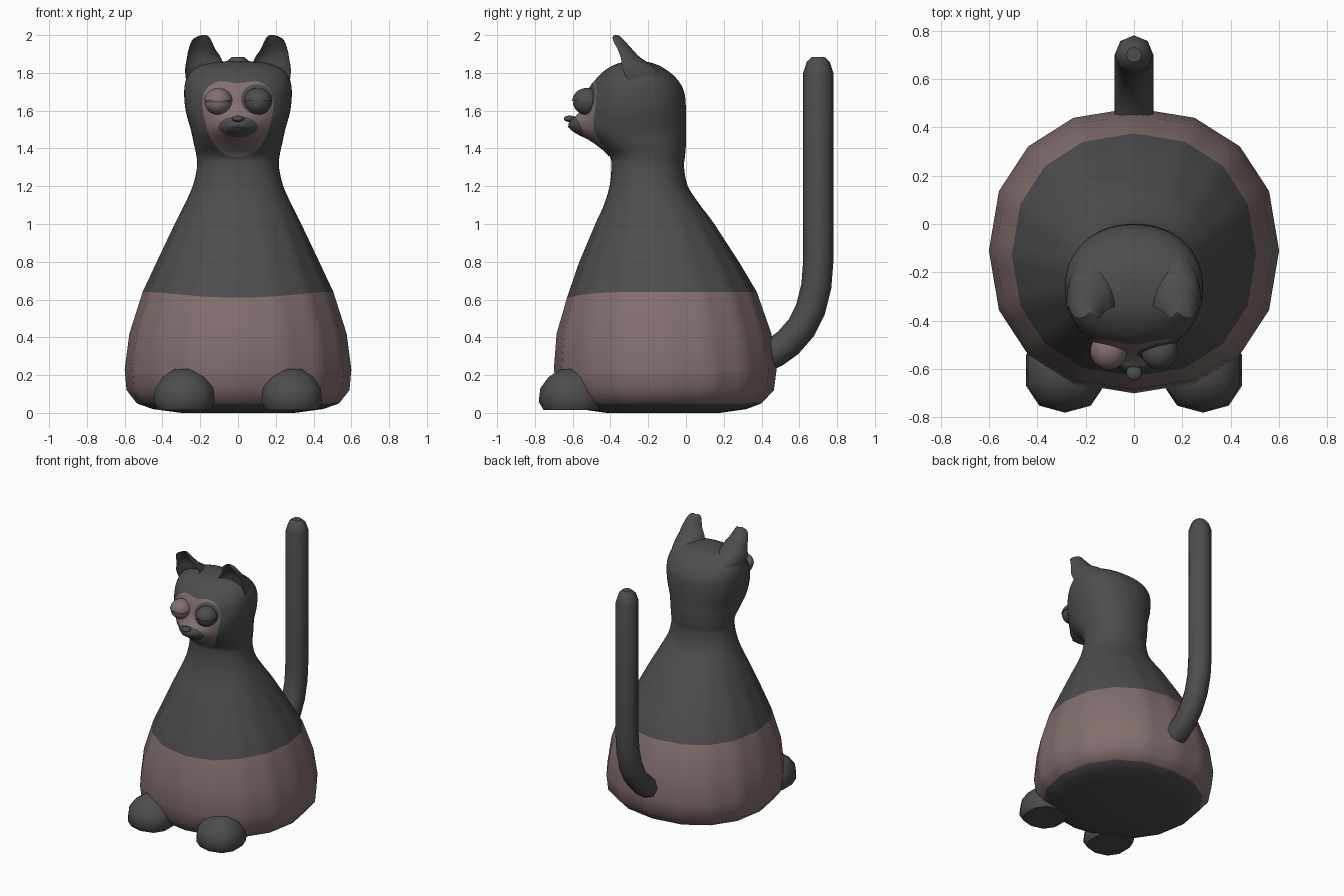
import bpy
import bmesh
import math
from math import cos, sin, pi
from mathutils import Vector
from mathutils.bvhtree import BVHTree

cube = bpy.data.objects.get("Cube")
if cube:
    bpy.data.objects.remove(cube)


def material(name, rgb):
    mat = bpy.data.materials.new(name)
    mat.use_nodes = True
    mat.diffuse_color = (*rgb, 1)
    mat.node_tree.nodes["Principled BSDF"].inputs["Base Color"].default_value = (*rgb, 1)
    return mat


charcoal = material("charcoal", (0.075, 0.075, 0.075))
mauve = material("dusty mauve", (0.225, 0.16, 0.155))


def finish(name, bm, mats, sharp=60):
    mesh = bpy.data.meshes.new(name)
    bm.to_mesh(mesh)
    for mat in mats:
        mesh.materials.append(mat)
    mesh.shade_smooth()
    mesh.set_sharp_from_angle(angle=math.radians(sharp))
    obj = bpy.data.objects.new(name, mesh)
    bpy.context.collection.objects.link(obj)
    return obj


def loft(rings, cap_start=True, cap_end=True):
    """Skin a stack of closed rings."""
    bm = bmesh.new()
    rows = [[bm.verts.new(p) for p in ring] for ring in rings]
    n = len(rows[0])
    for a, b in zip(rows, rows[1:]):
        for i in range(n):
            j = (i + 1) % n
            bm.faces.new((a[i], a[j], b[j], b[i]))
    if cap_start:
        bm.faces.new(rows[0][::-1])
    if cap_end:
        bm.faces.new(rows[-1])
    bmesh.ops.recalc_face_normals(bm, faces=bm.faces)
    return bm


def power(v, e):
    return math.copysign(abs(v) ** e, v)


def smooth_stations(rows, start, steps):
    """Catmull-Rom refinement of the rows above a start height."""
    out = []
    for i in range(len(rows) - 1):
        p0, p1, p2, p3 = (Vector(rows[min(max(k, 0), len(rows) - 1)]) for k in range(i - 1, i + 3))
        count = steps if p1[0] >= start else 1
        for s in range(count):
            t = s / count
            out.append(p1 + 0.5 * t * ((p2 - p0) + t * ((2 * p0 - 5 * p1 + 4 * p2 - p3)
                                                        + t * (3 * (p1 - p2) + p3 - p0))))
    return out + [Vector(rows[-1])]


# Body and head: height, half width, front y, back y
stations = [
    (0.0, .30, -.42, .18), (.02, .45, -.56, .32), (.05, .535, -.63, .40), (.12, .59, -.68, .465),
    (.23, .6, -.70, .48), (.42, .575, -.685, .452), (.64, .505, -.63, .375), (.8, .43, -.565, .28),
    (1.0, .335, -.48, .15), (1.1, .285, -.435, .075), (1.2, .24, -.405, .01), (1.3, .217, -.395, -.01),
    (1.36, .22, -.405, -.005), (1.43, .235, -.475, 0), (1.5, .25, -.53, 0), (1.6, .277, -.535, 0),
    (1.7, .285, -.515, -.01), (1.77, .273, -.475, -.05), (1.82, .235, -.42, -.11),
    (1.85, .16, -.36, -.17), (1.862, .06, -.3, -.23),
]
SEG, FACET = 64, 4


def body_point(k, st):
    z, rx, yf, yb = st
    a = 2 * pi * k / SEG
    e = 2 / 2.2
    return Vector((rx * power(cos(a), e), (yf + yb) / 2 + (yb - yf) / 2 * power(sin(a), e), z))


def body_ring(st):
    z = st[0]
    facet = min(max((1.2 - z) / .3, 0), 1)
    ring = []
    for k in range(SEG):
        p = body_point(k, st)
        k0 = k - k % FACET
        flat = body_point(k0, st).lerp(body_point(k0 + FACET, st), (k % FACET) / FACET)
        p = p.lerp(flat, facet)
        front = max(0, -sin(2 * pi * k / SEG))
        if z > 1.38 and front > 0:   # snout
            p.y -= .08 * front * math.exp(-(p.x / .11) ** 2 - ((z - 1.52) / .065) ** 2)
        if .6 < z < .7:              # colour edge dips at the chest
            p.z -= .03 * front ** 4
        ring.append(p)
    return ring


bm = loft([body_ring(st) for st in smooth_stations(stations, 1.0, 5)])
for f in bm.faces:
    z = f.calc_center_median().z
    f.material_index = 1 if .05 < z < .63 else 0
surface = BVHTree.FromBMesh(bm)
finish("body", bm, [charcoal, mauve])


# Face markings: thin plates laid on the head
def plate(name, outline, centre, lift, mat, rows=14, n=64):
    rings = []
    for r in range(1, rows + 1):
        ring = []
        for i in range(n):
            x, z = outline(2 * pi * i / n)
            s = r / rows
            x, z = centre[0] + (x - centre[0]) * s, centre[1] + (z - centre[1]) * s
            hit = surface.ray_cast(Vector((x, -2, z)), Vector((0, 1, 0)))[0]
            ring.append(hit - Vector((0, lift, 0)))
        rings.append(ring)
    bm = loft(rings, True, False)
    if sum(f.normal.y for f in bm.faces) > 0:
        bmesh.ops.reverse_faces(bm, faces=bm.faces)
    finish(name, bm, [mat], 180)


def face_outline(a):
    z = 1.56 + .205 * power(sin(a), .75)
    return (.178 + .22 * (z - 1.56)) * power(cos(a), .75), z - .02 * max(0, sin(a)) * math.exp(-(cos(a) / .2) ** 2)


plate("face_mask", face_outline, (0, 1.56), .005, mauve)
plate("eye_patch", lambda a: (.1 + .085 * cos(a), 1.66 + .08 * sin(a)), (.1, 1.66), .009, charcoal, 8)
plate("muzzle_patch", lambda a: (.105 * cos(a), 1.515 + .055 * sin(a)), (0, 1.515), .009, charcoal, 8)


def ellipsoid(name, loc, size, mat, keep=0):
    bm = bmesh.new()
    bmesh.ops.create_uvsphere(bm, u_segments=32, v_segments=16, radius=1)
    if keep:   # keep the upper or lower part
        bmesh.ops.bisect_plane(bm, geom=bm.verts[:] + bm.edges[:] + bm.faces[:],
                               plane_co=(0, 0, .06 * keep), plane_no=(0, 0, -keep), clear_outer=True)
        bmesh.ops.holes_fill(bm, edges=[e for e in bm.edges if e.is_boundary])
    for v in bm.verts:
        v.co = Vector(loc) + Vector(v.co[i] * size[i] for i in range(3))
    return finish(name, bm, [mat], 50)


# Half-closed eyes, nose and mouth
for side, label, mat in ((-1, "right", mauve), (1, "left", charcoal)):
    loc = (side * .105, -.525, 1.648)
    ellipsoid(label + "_eyeball", loc, (.07, .07, .065), charcoal)
    ellipsoid(label + "_upper_lid", loc, (.076, .078, .072), mat, 1)
    ellipsoid(label + "_lower_lid", loc, (.073, .074, .07), mat, -1)
ellipsoid("nose", (0, -.615, 1.557), (.032, .032, .017), charcoal)


def tube(name, points, radius, mat, sides=2):
    curve = bpy.data.curves.new(name, "CURVE")
    curve.dimensions = "3D"
    curve.bevel_depth = radius
    curve.bevel_resolution = sides
    curve.use_fill_caps = True
    spline = curve.splines.new("POLY")
    spline.points.add(len(points) - 1)
    for p, (co, r) in zip(spline.points, points):
        p.co = (*co, 1)
        p.radius = r
    spline.use_smooth = True
    curve.materials.append(mat)
    obj = bpy.data.objects.new(name, curve)
    bpy.context.collection.objects.link(obj)


lips = []
for i in range(-6, 7):
    x, z = i * .008, 1.515 - .02 * abs(i / 6) ** 1.5
    hit = surface.ray_cast(Vector((x, -2, z)), Vector((0, 1, 0)))[0]
    lips.append(((x, hit.y - .008, z), 1))
tube("mouth", lips, .005, charcoal)

# Tail
path = [(.40, .29, 1), (.47, .32, 1), (.54, .37, 1), (.61, .45, 1), (.66, .55, 1), (.69, .67, 1),
        (.7, .8, 1), (.7, 1.8, 1), (.7, 1.86, .75), (.7, 1.885, .4)]
tube("tail", [((0, y, z), r) for y, z, r in path], .08, charcoal)

# Ears: height, centre x, half width, front y, back y
ear_rows = [(1.76, .17, .105, -.31, -.1), (1.82, .175, .105, -.335, -.15), (1.88, .18, .09, -.345, -.24),
            (1.92, .19, .073, -.36, -.28), (1.97, .193, .052, -.385, -.325),
            (1.99, .187, .034, -.388, -.345), (2.0, .18, .012, -.38, -.36)]
# Paws: height and outline scale
paw_rows = [(.015, .85), (.06, 1), (.13, .95), (.19, .7), (.232, .32)]

for side, label in ((-1, "right"), (1, "left")):
    rings = []
    for z, cx, w, yf, yb in smooth_stations(ear_rows, 0, 3):
        hollow = min(.6 * (yb - yf), .045)
        ring = []
        for i in range(24):
            a = 2 * pi * i / 24
            depth = (yb - yf) if sin(a) > 0 else -hollow
            ring.append((side * (cx + w * cos(a)), yf + depth * sin(a), z))
        rings.append(ring)
    finish(label + "_ear", loft(rings), [charcoal], 80)

    rings = [[(side * (.285 + .168 * s * power(cos(a), .85)), -.605 + .175 * s * power(sin(a), .85), z)
              for a in (2 * pi * (i + .5) / 10 for i in range(10))] for z, s in paw_rows]
    finish(label + "_paw", loft(rings), [charcoal], 60)
